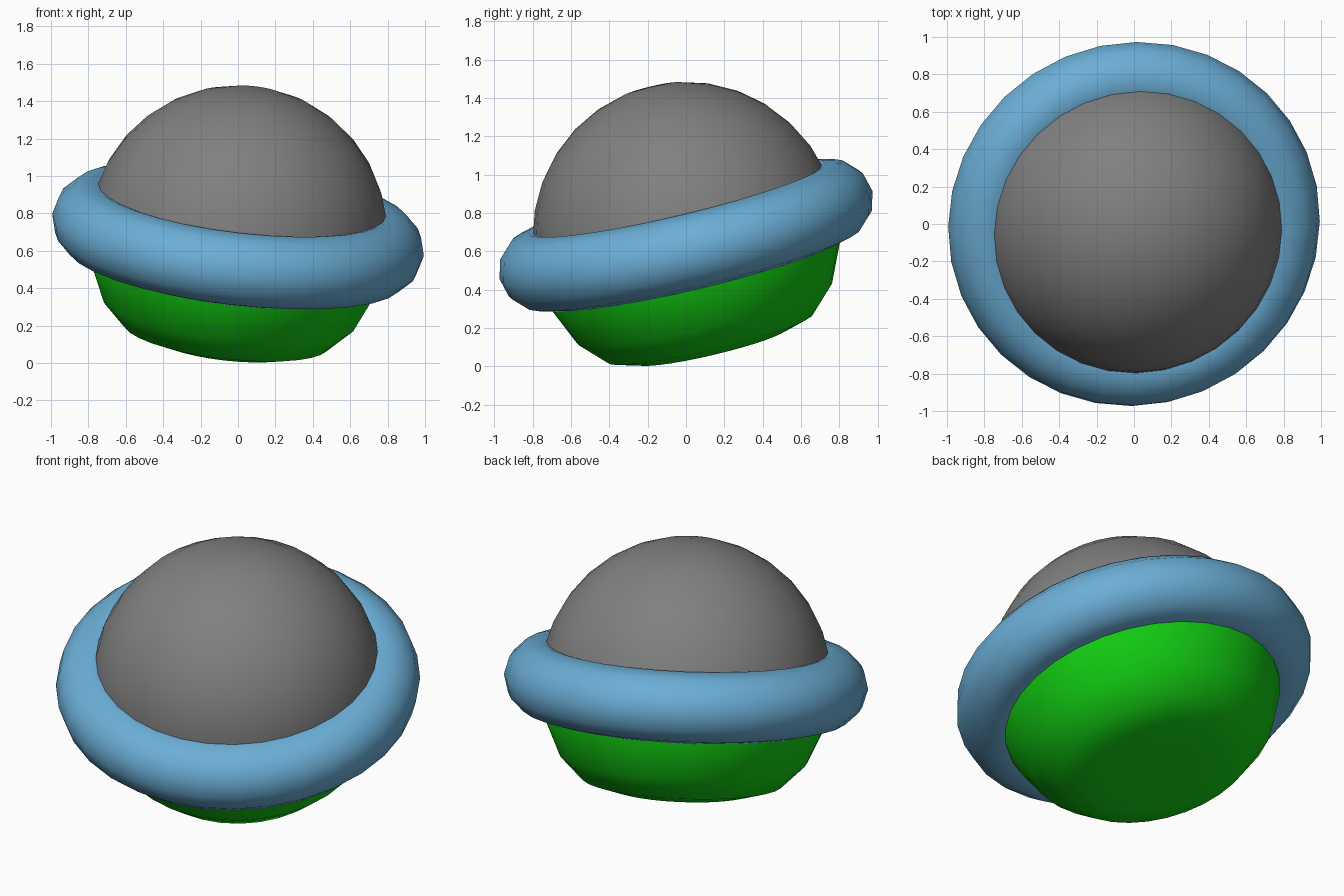
import bpy, bmesh, math
from mathutils import Vector

if "Cube" in bpy.data.objects:
    bpy.data.objects.remove(bpy.data.objects["Cube"])

CENTRE = Vector((0, 0, 0.685))
AXIS = Vector((0.113, -0.23, 0.967)).normalized()
TILT = Vector((0, 0, 1)).rotation_difference(AXIS)
SEGMENTS = 32


def material(name, rgb):
    mat = bpy.data.materials.new(name)
    mat.diffuse_color = (*rgb, 1)
    mat.use_nodes = True
    mat.node_tree.nodes["Principled BSDF"].inputs["Base Color"].default_value = mat.diffuse_color
    return mat


def lathe(name, profile, mat):
    """Revolve (radius, height) points about the tilted axis."""
    bm = bmesh.new()
    verts = [bm.verts.new((r, 0, z)) for r, z in profile]
    edges = [bm.edges.new(pair) for pair in zip(verts, verts[1:])]
    bmesh.ops.spin(bm, geom=verts + edges, cent=(0, 0, 0), axis=(0, 0, 1),
                   angle=math.tau, steps=SEGMENTS)
    bmesh.ops.remove_doubles(bm, verts=bm.verts, dist=1e-4)
    bmesh.ops.recalc_face_normals(bm, faces=bm.faces)
    mesh = bpy.data.meshes.new(name)
    bm.to_mesh(mesh)
    bm.free()
    obj = bpy.data.objects.new(name, mesh)
    bpy.context.collection.objects.link(obj)
    finish(obj, mat)


def finish(obj, mat):
    obj.data.materials.append(mat)
    obj.data.shade_smooth()
    obj.rotation_mode = 'QUATERNION'
    obj.rotation_quaternion = TILT
    obj.location = CENTRE


grey = material("grey", (0.216, 0.216, 0.216))
blue = material("sky_blue", (0.147, 0.423, 0.672))
green = material("green", (0.006, 0.6, 0.006))

# Hemispherical dome
steps = [math.pi / 2 * i / 8 for i in range(9)]
lathe("dome", [(0.8 * math.cos(a), 0.8 * math.sin(a)) for a in steps], grey)

# Rounded lower hull with a flat base
hull = [(0.4 + 0.4 * math.cos(a), -0.6 * math.sin(a))
        for a in (math.pi / 2 * i / 4 for i in range(5))]
lathe("lower_hull", hull + [(0.2, -0.6), (0, -0.6)], green)

# Ring around the waist
bpy.ops.mesh.primitive_torus_add(major_radius=0.8, minor_radius=0.2,
                                 major_segments=SEGMENTS, minor_segments=12)
ring = bpy.context.object
ring.name = "waist_ring"
finish(ring, blue)
